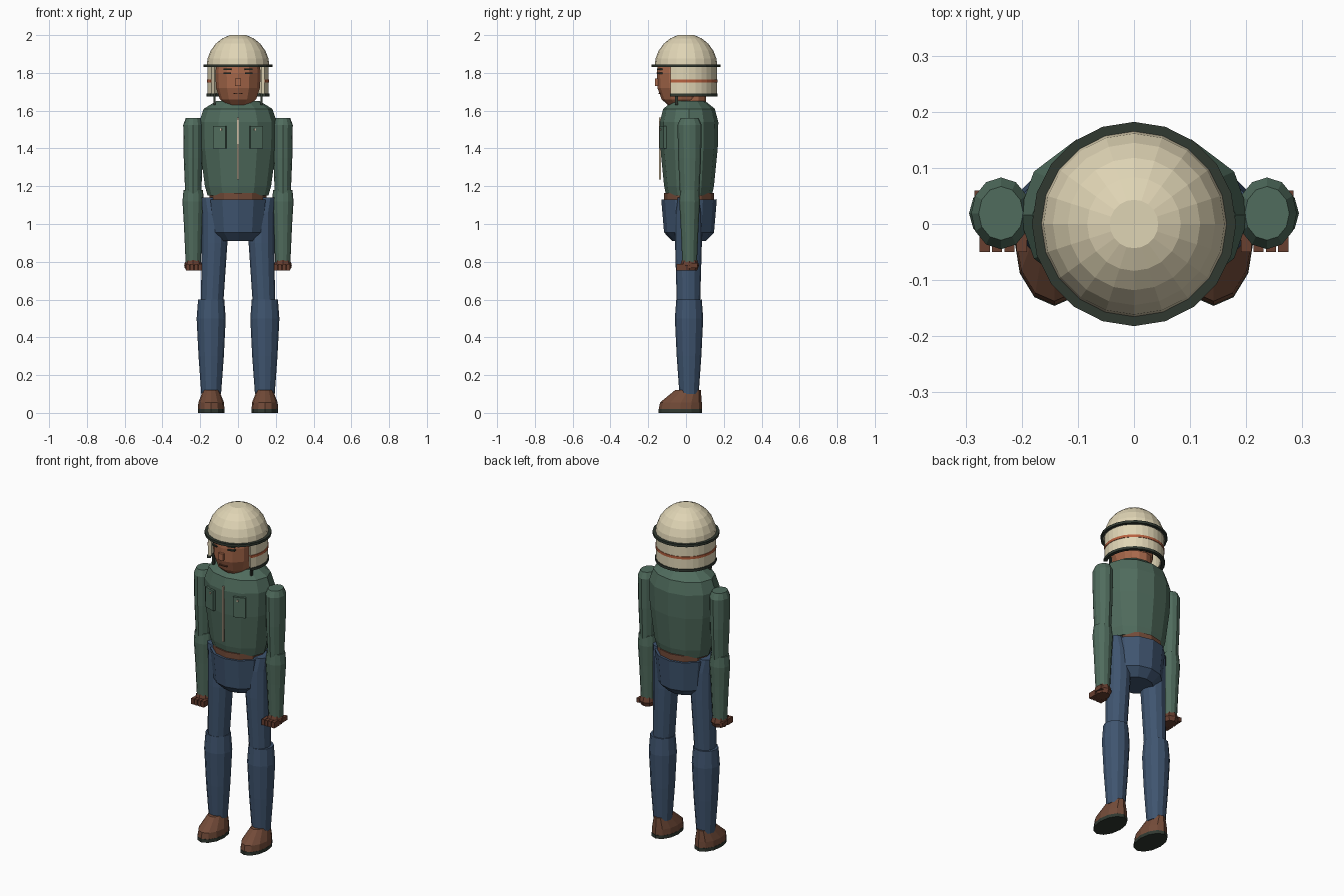
import bpy, bmesh, math
from mathutils import Matrix, Vector

cube = bpy.data.objects.get("Cube")
if cube:
    bpy.data.objects.remove(cube)


def material(name, *rgb):
    mat = bpy.data.materials.new(name)
    mat.use_nodes = True
    mat.diffuse_color = (*rgb, 1)
    shader = mat.node_tree.nodes["Principled BSDF"]
    shader.inputs["Base Color"].default_value = (*rgb, 1)
    return mat


cream = material("cream shell", .74, .66, .46)
dark = material("dark trim", .03, .04, .03)
skin = material("skin", .39, .14, .07)
green = material("green jacket", .08, .15, .11)
blue = material("blue denim", .05, .09, .16)
brown = material("brown leather", .17, .07, .04)
hand_brown = material("dark brown hand", .14, .05, .03)
orange = material("orange stripe", .48, .12, .05)
sand = material("zip and buttons", .6, .49, .35)


def finish(name, bm, mat):
    bmesh.ops.recalc_face_normals(bm, faces=bm.faces)
    mesh = bpy.data.meshes.new(name)
    bm.to_mesh(mesh)
    bm.free()
    mesh.materials.append(mat)
    part = bpy.data.objects.new(name, mesh)
    bpy.context.collection.objects.link(part)


def skin_loops(bm, loops):
    """Bridge neighbouring loops with quads and cap both ends."""
    for lower, upper in zip(loops, loops[1:]):
        for i in range(len(lower)):
            bm.faces.new((lower[i - 1], lower[i], upper[i], upper[i - 1]))
    bm.faces.new(loops[0])
    bm.faces.new(loops[-1])


def loft(name, mat, centre, radii, profile, lean=(0, 0), sides=12):
    """Scaled copies of one ellipse; narrower rings drift along lean."""
    bm = bmesh.new()
    loops = []
    for height, scale in profile:
        x, y = (c + (1 - scale) * shift for c, shift in zip(centre, lean))
        ring = []
        for i in range(sides):
            angle = math.tau * i / sides
            ring.append(bm.verts.new((x + scale * radii[0] * math.cos(angle),
                                      y + scale * radii[1] * math.sin(angle), height)))
        loops.append(ring)
    skin_loops(bm, loops)
    finish(name, bm, mat)


def band(name, mat, radius, low, high, gap=0, steps=20):
    """Curved strip around the head, open at the front by gap on each side."""
    inner = radius - thickness
    bm = bmesh.new()
    loops = []
    for i in range(steps + 1):
        angle = gap - math.pi / 2 + (math.tau - 2 * gap) * i / steps
        section = ((inner, low), (radius, low), (radius, high), (inner, high))
        loops.append([bm.verts.new((r * math.cos(angle), r * math.sin(angle), z))
                      for r, z in section])
    skin_loops(bm, loops)
    finish(name, bm, mat)


def box(name, mat, centre, size, turn=0):
    bm = bmesh.new()
    bmesh.ops.create_cube(bm, size=1, matrix=Matrix.Diagonal((*size, 1)))
    bm.transform(Matrix.Translation(Vector(centre)) @ Matrix.Rotation(turn, 4, "Z"))
    finish(name, bm, mat)


# Helmet: a dome by angle, a brim, and a neck guard open at the face
thickness = .02
dome_radius = .167
brim_height = 1.83
dome_rise = 2 - brim_height
face_gap = math.pi / 3
dome_angles = [math.radians(15 * i) for i in range(6)]
crown = math.sin(dome_angles[-1])
loft("helmet_dome", cream, (0, 0), (dome_radius, dome_radius),
     [(brim_height + dome_rise * math.sin(a) / crown, math.cos(a)) for a in dome_angles],
     sides=20)
band("helmet_brim", dark, dome_radius + .015, brim_height, brim_height + .015)
band("neck_guard", cream, .163, 1.69, brim_height, face_gap)
band("guard_stripe", orange, .166, 1.75, 1.765, face_gap)
band("guard_trim", dark, .168, 1.675, 1.69, face_gap)

# Head and neck
loft("neck", skin, (0, .025), (.08, .08), [(1.6, 1), (1.7, 1)])
loft("head", skin, (0, -.025), (.12, .13),
     [(1.63, .55), (1.66, .8), (1.72, .97), (1.8, 1), (1.85, .95)])
box("nose", skin, (0, -.155, 1.75), (.03, .02, .04))
box("mouth", hand_brown, (0, -.14, 1.69), (.05, .01, .006))

# Torso and hips share one centre line
spine = (0, .016)
loft("jacket", green, spine, (.206, .155),
     [(1.15, .78), (1.2, .85), (1.4, .98), (1.54, 1), (1.61, .88), (1.65, .56)])
loft("belt", brown, spine, (.15, .133), [(1.1, 1), (1.165, 1)])
loft("hips", blue, spine, (.165, .147), [(.91, .6), (.955, .9), (1.13, 1)])
box("zip", sand, (0, -.138, 1.4), (.01, .01, .33))

# Mirrored parts
for label, side in (("left", 1), ("right", -1)):
    for feature, height in (("eye", 1.797), ("brow", 1.818)):
        box(f"{label}_{feature}", dark, (side * .055, -.138, height),
            (.04, .02, .008), turn=side / 4)
    box(f"{label}_chin_strap", dark, (side * .125, -.05, 1.66), (.01, .015, .06))
    box(f"{label}_pocket", green, (side * .096, -.122, 1.46), (.07, .016, .12),
        turn=side / 3)
    box(f"{label}_pocket_button", sand, (side * .09, -.134, 1.5), (.01, .006, .01),
        turn=side / 3)

    # Arm
    arm = (side * .237, .019)
    loft(f"{label}_upper_arm", green, arm, (.053, .064),
         [(1.16, .8), (1.35, .95), (1.525, 1), (1.56, .75)])
    loft(f"{label}_forearm", green, arm, (.057, .055),
         [(.79, .7), (1, .87), (1.12, 1), (1.18, .9)])

    # Hand
    loft(f"{label}_palm", hand_brown, arm, (.048, .05),
         [(.755, .8), (.78, 1), (.81, .8)], sides=8)
    for finger in range(4):
        box(f"{label}_finger_{finger + 1}", hand_brown,
            (side * (.2 + .022 * finger), -.025, .772), (.018, .05, .034))
    box(f"{label}_thumb", hand_brown, (side * .275, .035, .78), (.018, .05, .026))

    # Leg
    loft(f"{label}_thigh", blue, (side * .124, .013), (.068, .071),
         [(.58, .87), (.9, 1), (1.06, .98), (1.14, .8)], lean=(side * .1, 0))
    foot = side * .142
    loft(f"{label}_calf", blue, (foot, .016), (.077, .075),
         [(.1, .68), (.3, .87), (.5, 1), (.6, .9)])

    # Shoe: the upper narrows toward the heel
    loft(f"{label}_sole", dark, (foot, -.03), (.071, .116), [(0, 1), (.02, 1)])
    loft(f"{label}_shoe", brown, (foot, -.03), (.07, .114),
         [(.02, 1), (.055, .97), (.085, .8), (.12, .6)], lean=(0, .1))
    for eyelet, offset in (("inner", -.025), ("outer", .025)):
        box(f"{label}_{eyelet}_eyelet", sand, (side * offset + foot, -.088, .075),
            (.008, .01, .005))
